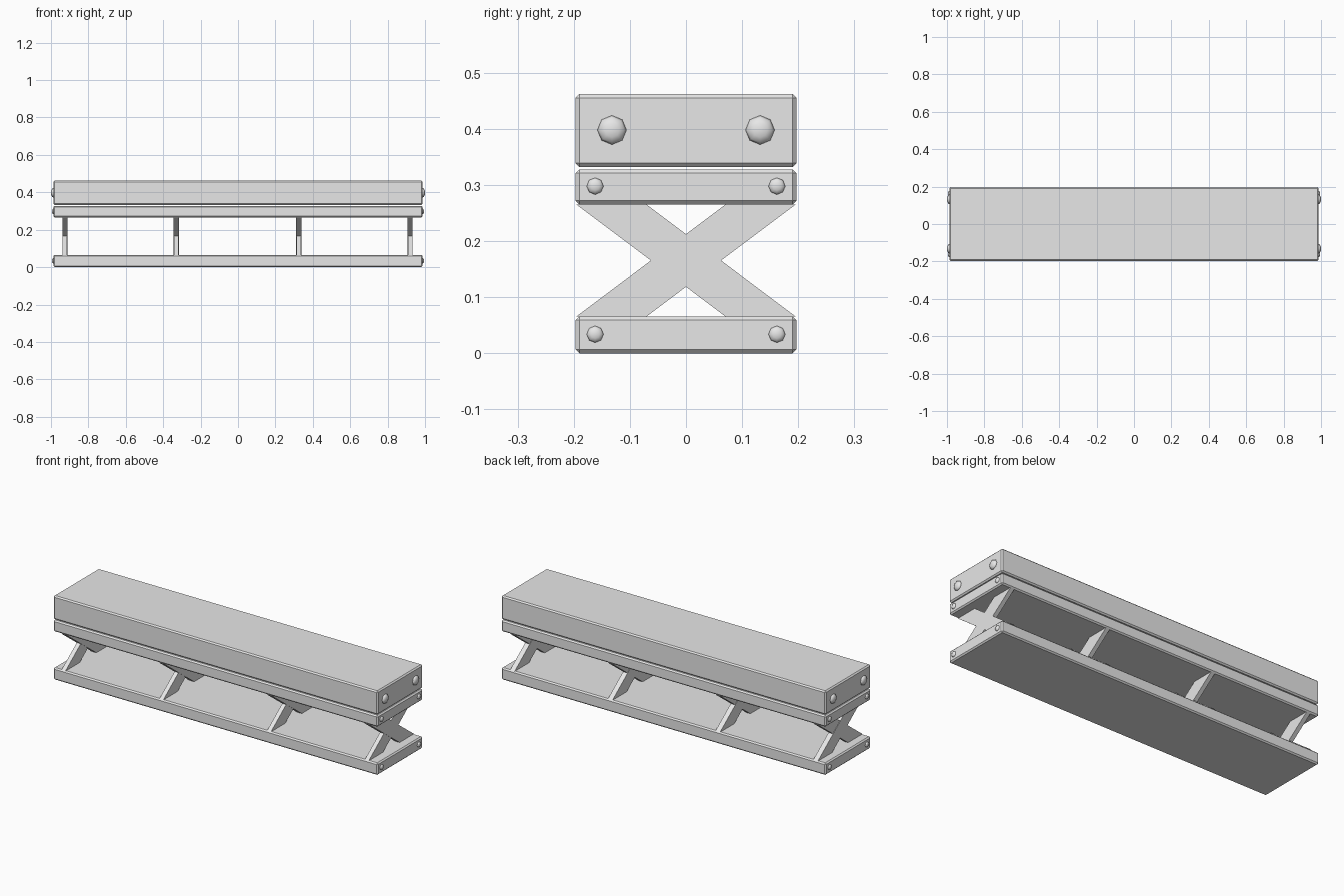
import bpy
import bmesh
from math import radians
from mathutils import Matrix

cube = bpy.data.objects.get("Cube")
if cube:
    bpy.data.objects.remove(cube, do_unlink=True)

grey = bpy.data.materials.new("light_grey")
grey.diffuse_color = (0.8, 0.8, 0.8, 1)
grey.use_nodes = True
grey.node_tree.nodes["Principled BSDF"].inputs["Base Color"].default_value = (0.8, 0.8, 0.8, 1)

HALF_LENGTH = 0.987
HALF_DEPTH = 0.197
BOTTOM_TOP = 0.066      # top of the lower board
SHELF_BASE = 0.265      # underside of the upper board


def add_object(name, bm):
    bmesh.ops.recalc_face_normals(bm, faces=bm.faces)
    mesh = bpy.data.meshes.new(name)
    bm.to_mesh(mesh)
    bm.free()
    mesh.materials.append(grey)
    obj = bpy.data.objects.new(name, mesh)
    bpy.context.collection.objects.link(obj)
    return obj


def board(name, low, high):
    """Full-length chamfered slab."""
    bm = bmesh.new()
    size = Matrix.Diagonal((2 * HALF_LENGTH, 2 * HALF_DEPTH, high - low, 1))
    bmesh.ops.create_cube(bm, size=1, matrix=Matrix.Translation((0, 0, (low + high) / 2)) @ size)
    obj = add_object(name, bm)
    bevel = obj.modifiers.new("chamfer", "BEVEL")
    bevel.width = 0.007
    bevel.segments = 1


def brace(name, x, thickness, lean):
    """Slanted bar cut flush with both boards."""
    profile = [(-0.195, SHELF_BASE), (-0.07, SHELF_BASE),
               (0.195, BOTTOM_TOP), (0.07, BOTTOM_TOP)]
    bm = bmesh.new()
    face = bm.faces.new([bm.verts.new((x - thickness / 2, lean * y, z)) for y, z in profile])
    extruded = bmesh.ops.extrude_face_region(bm, geom=[face])["geom"]
    moved = [v for v in extruded if isinstance(v, bmesh.types.BMVert)]
    bmesh.ops.translate(bm, verts=moved, vec=(thickness, 0, 0))
    add_object(name, bm)


def rivets(name, y, z, radius):
    """Four shallow domes, two on each end of a board."""
    bm = bmesh.new()
    for sx in (-1, 1):
        for sy in (-1, 1):
            place = Matrix.Translation((sx * HALF_LENGTH, sy * y, z))
            flatten = Matrix.Diagonal((0.5, 1, 1, 1))
            turn = Matrix.Rotation(radians(90), 4, "Y")
            bmesh.ops.create_uvsphere(bm, u_segments=8, v_segments=6, radius=radius,
                                      matrix=place @ flatten @ turn)
    for face in bm.faces:
        face.smooth = True
    add_object(name, bm)


# Boards
board("bottom_board", 0, BOTTOM_TOP)
board("upper_board", SHELF_BASE, 0.328)
board("seat_slab", 0.332, 0.462)

# Crossed braces
for number, x in enumerate((-0.925, -0.33, 0.325, 0.92), 1):
    brace(f"brace_{number}_backward", x, 0.028, 1)
    brace(f"brace_{number}_forward", x, 0.024, -1)

# Rivets on the board ends
rivets("seat_rivets", 0.132, 0.398, 0.026)
rivets("upper_board_rivets", 0.162, 0.298, 0.015)
rivets("bottom_board_rivets", 0.162, 0.034, 0.015)
